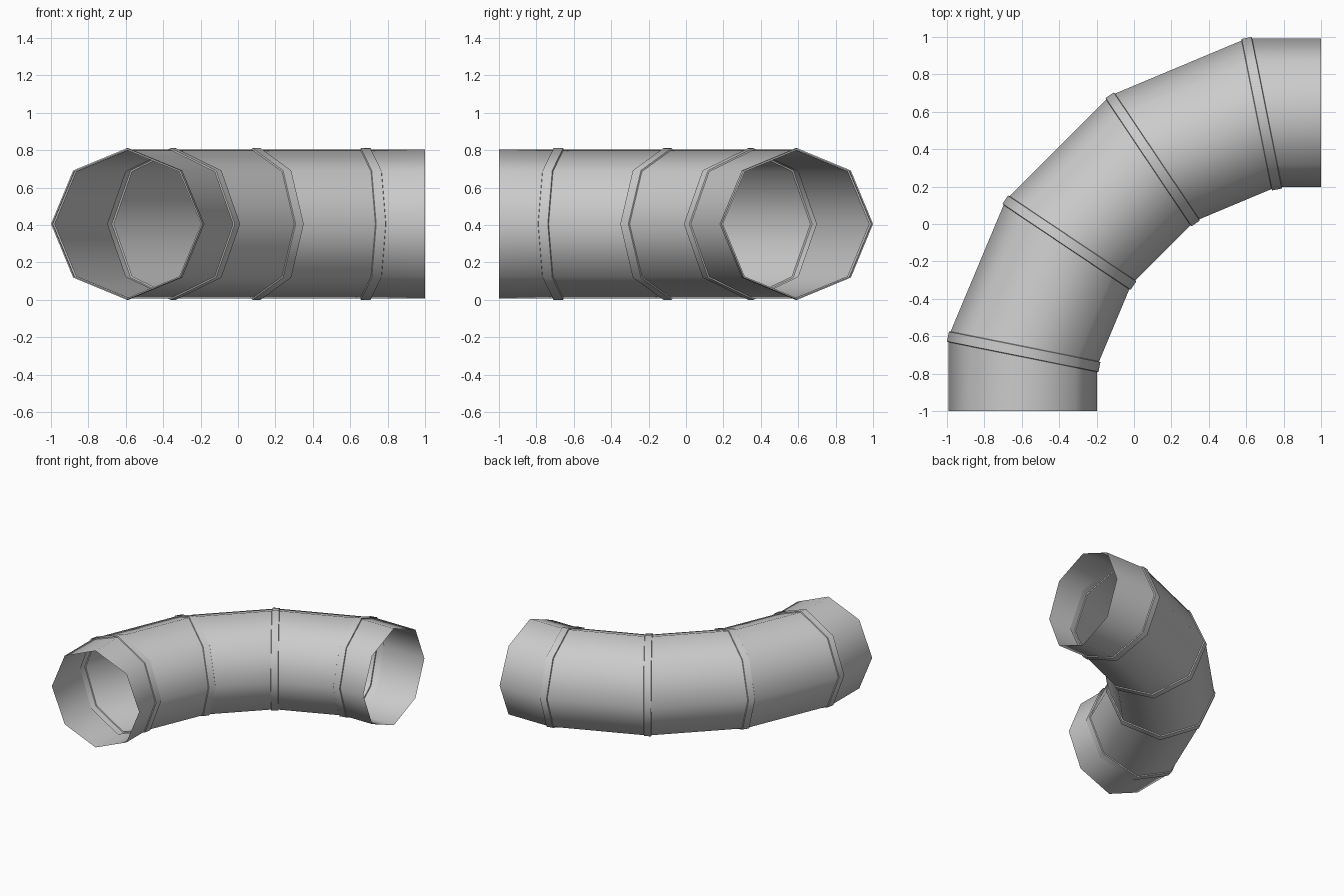
import bpy, bmesh, math
from mathutils import Vector

if "Cube" in bpy.data.objects:
    bpy.data.objects.remove(bpy.data.objects["Cube"])

SIDES = 8
R_PIPE, R_BAND = 0.397, 0.405
Z_MID = 0.405

# centre line of the segmented elbow
path = [Vector((x, y, Z_MID)) for x, y in (
    (-0.595, -1.0), (-0.595, -0.682), (-0.350, -0.097),
    (0.097, 0.350), (0.682, 0.595), (1.0, 0.595))]

bm = bmesh.new()
rings = []


def add_ring(centre, normal, radius, stretch=1.0):
    """Octagonal ring in the upright plane square to normal."""
    side = Vector((-normal.y, normal.x, 0))
    ring = []
    for i in range(SIDES):
        a = math.tau * i / SIDES
        p = centre + side * radius * stretch * math.cos(a)
        p.z += radius * math.sin(a)
        ring.append(bm.verts.new(p))
    rings.append(ring)


# open pipe with a raised band pressed into every mitred joint
add_ring(path[0], (path[1] - path[0]).normalized(), R_PIPE)
for before, joint, after in zip(path, path[1:], path[2:]):
    d_in = (joint - before).normalized()
    d_out = (after - joint).normalized()
    n = (d_in + d_out).normalized()
    c = n.dot(d_in)
    for direction, offset, radius in (
            (d_in, -0.029, R_PIPE), (d_in, -0.026, R_BAND),
            (d_out, 0.026, R_BAND), (d_out, 0.029, R_PIPE)):
        add_ring(joint + direction * offset / c, n, radius, 1 / c)
add_ring(path[-1], (path[-1] - path[-2]).normalized(), R_PIPE)

# skin the rings
for a, b in zip(rings, rings[1:]):
    for i in range(SIDES):
        j = (i + 1) % SIDES
        bm.faces.new((a[i], a[j], b[j], b[i]))
bmesh.ops.recalc_face_normals(bm, faces=bm.faces)
f = bm.faces[:][0]
if f.normal.dot(f.calc_center_median() - (path[0] + path[1]) / 2) < 0:
    bmesh.ops.reverse_faces(bm, faces=bm.faces)

mesh = bpy.data.meshes.new("pipe_elbow")
bm.to_mesh(mesh)
bm.free()
pipe = bpy.data.objects.new("pipe_elbow", mesh)
bpy.context.collection.objects.link(pipe)

# round shading along the pipe, crisp band edges
bpy.context.view_layer.objects.active = pipe
pipe.select_set(True)
bpy.ops.object.shade_smooth_by_angle(angle=math.radians(52))
